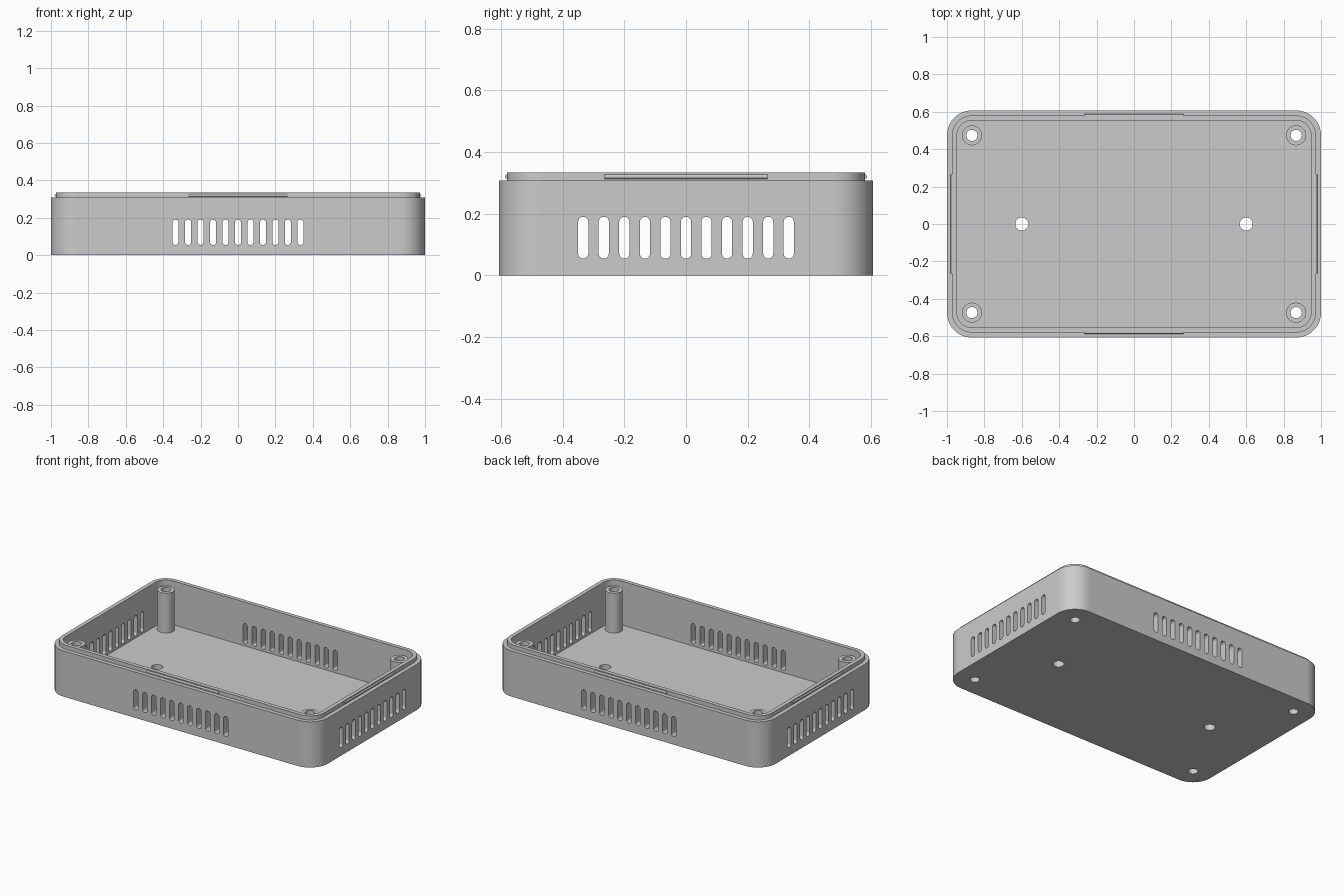
import bpy
import bmesh
import math
from mathutils import Vector

if "Cube" in bpy.data.objects:
    bpy.data.objects.remove(bpy.data.objects["Cube"], do_unlink=True)

HALF_X, HALF_Y, RADIUS = 1.0, 0.607, 0.133
WALL_TOP, LIP_TOP, FLOOR = 0.307, 0.334, 0.04
LIP_INSET, WALL = 0.027, 0.0535

grey = bpy.data.materials.new("plain grey")
grey.use_nodes = True
grey.diffuse_color = (0.6, 0.6, 0.6, 1)
bsdf = grey.node_tree.nodes["Principled BSDF"]
bsdf.inputs["Base Color"].default_value = grey.diffuse_color
bsdf.inputs["Roughness"].default_value = 0.6


def add_loops(bm, loops, cyclic=False):
    """Skin a row of equal loops; cap the ends unless cyclic."""
    rings = [[bm.verts.new(p) for p in loop] for loop in loops]
    pairs = list(zip(rings, rings[1:]))
    if cyclic:
        pairs.append((rings[-1], rings[0]))
    else:
        bm.faces.new(rings[0])
        bm.faces.new(rings[-1])
    for a, b in pairs:
        n = len(a)
        for i in range(n):
            j = (i + 1) % n
            bm.faces.new((a[i], a[j], b[j], b[i]))


def make_object(name, bm):
    bmesh.ops.recalc_face_normals(bm, faces=bm.faces)
    mesh = bpy.data.meshes.new(name)
    bm.to_mesh(mesh)
    bm.free()
    mesh.materials.append(grey)
    obj = bpy.data.objects.new(name, mesh)
    bpy.context.collection.objects.link(obj)
    return obj


def rounded_rect(inset, z, steps=16):
    r = RADIUS - inset
    cx, cy = HALF_X - RADIUS, HALF_Y - RADIUS
    points = []
    for q, (sx, sy) in enumerate(((1, 1), (-1, 1), (-1, -1), (1, -1))):
        for i in range(steps + 1):
            a = (q + i / steps) * math.pi / 2
            points.append(Vector((sx * cx + r * math.cos(a), sy * cy + r * math.sin(a), z)))
    return points


def circle(x, y, z, r, n=32):
    return [Vector((x + r * math.cos(2 * math.pi * i / n),
                    y + r * math.sin(2 * math.pi * i / n), z)) for i in range(n)]


def slot(offset, depth, along_x, r=0.0165, low=0.054, high=0.19, steps=10):
    """Upright slot outline with round ends."""
    points = []
    for centre, start in ((high - r, 0), (low + r, math.pi)):
        for i in range(steps + 1):
            a = start + math.pi * i / steps
            u, z = offset + r * math.cos(a), centre + r * math.sin(a)
            points.append(Vector((u, depth, z) if along_x else (depth, u, z)))
    return points


def cut(target, bm, name):
    cutter = make_object(name, bm)
    cutter.hide_render = True
    mod = target.modifiers.new(name, 'BOOLEAN')
    mod.operation, mod.solver, mod.object = 'DIFFERENCE', 'EXACT', cutter
    bpy.context.view_layer.objects.active = target
    bpy.ops.object.modifier_apply(modifier=name)
    bpy.data.objects.remove(cutter, do_unlink=True)


def finish(obj):
    """Smooth the rounds and keep axis-aligned planes flat."""
    bpy.ops.object.select_all(action='DESELECT')
    obj.select_set(True)
    bpy.context.view_layer.objects.active = obj
    bpy.ops.object.shade_smooth_by_angle(angle=math.radians(35))
    for f in obj.data.polygons:
        if max(abs(c) for c in f.normal) > 0.9999:
            f.use_smooth = False


# Tray with stepped lip
bm = bmesh.new()
add_loops(bm, [rounded_rect(0, 0), rounded_rect(0, WALL_TOP),
               rounded_rect(LIP_INSET, WALL_TOP), rounded_rect(LIP_INSET, LIP_TOP),
               rounded_rect(WALL, LIP_TOP), rounded_rect(WALL, FLOOR)])
tray = make_object("tray", bm)

post_spots = [(sx * (HALF_X - RADIUS), sy * (HALF_Y - RADIUS))
              for sx in (-1, 1) for sy in (-1, 1)]

# Screw holes through the floor
bm = bmesh.new()
for x, y, r in [(x, y, 0.03) for x, y in post_spots] + [(-0.6, 0, 0.035), (0.6, 0, 0.035)]:
    add_loops(bm, [circle(x, y, -0.1, r), circle(x, y, 0.1, r)])
cut(tray, bm, "floor_hole_cutter")

# Vent slots through opposite walls
for name, along_x, reach in (("long_wall_vents", True, 0.8), ("short_wall_vents", False, 1.2)):
    bm = bmesh.new()
    for i in range(-5, 6):
        add_loops(bm, [slot(i / 15, -reach, along_x), slot(i / 15, reach, along_x)])
    cut(tray, bm, name)
finish(tray)

# Hollow corner posts
for i, (x, y) in enumerate(post_spots):
    bm = bmesh.new()
    add_loops(bm, [circle(x, y, FLOOR, 0.0535), circle(x, y, WALL_TOP, 0.0535),
                   circle(x, y, WALL_TOP, 0.03), circle(x, y, FLOOR, 0.03)], cyclic=True)
    finish(make_object(f"screw_post_{i + 1}", bm))

# Snap ridges along the lip
ridge_z, ridge_half = 0.32, 0.265
for side in (-1, 1):
    for name, along_x in (("long", True), ("short", False)):
        bm = bmesh.new()
        ends = []
        for end in (-ridge_half, ridge_half):
            depth = side * ((HALF_Y if along_x else HALF_X) - LIP_INSET)
            ends.append([Vector((end, depth + p.x, ridge_z + p.y) if along_x
                                else (depth + p.x, end, ridge_z + p.y))
                         for p in circle(0, 0, 0, 0.007, 16)])
        add_loops(bm, ends)
        finish(make_object(f"{name}_snap_ridge_{'left' if side > 0 else 'right'}"
                           if not along_x else
                           f"{name}_snap_ridge_{'back' if side > 0 else 'front'}", bm))
